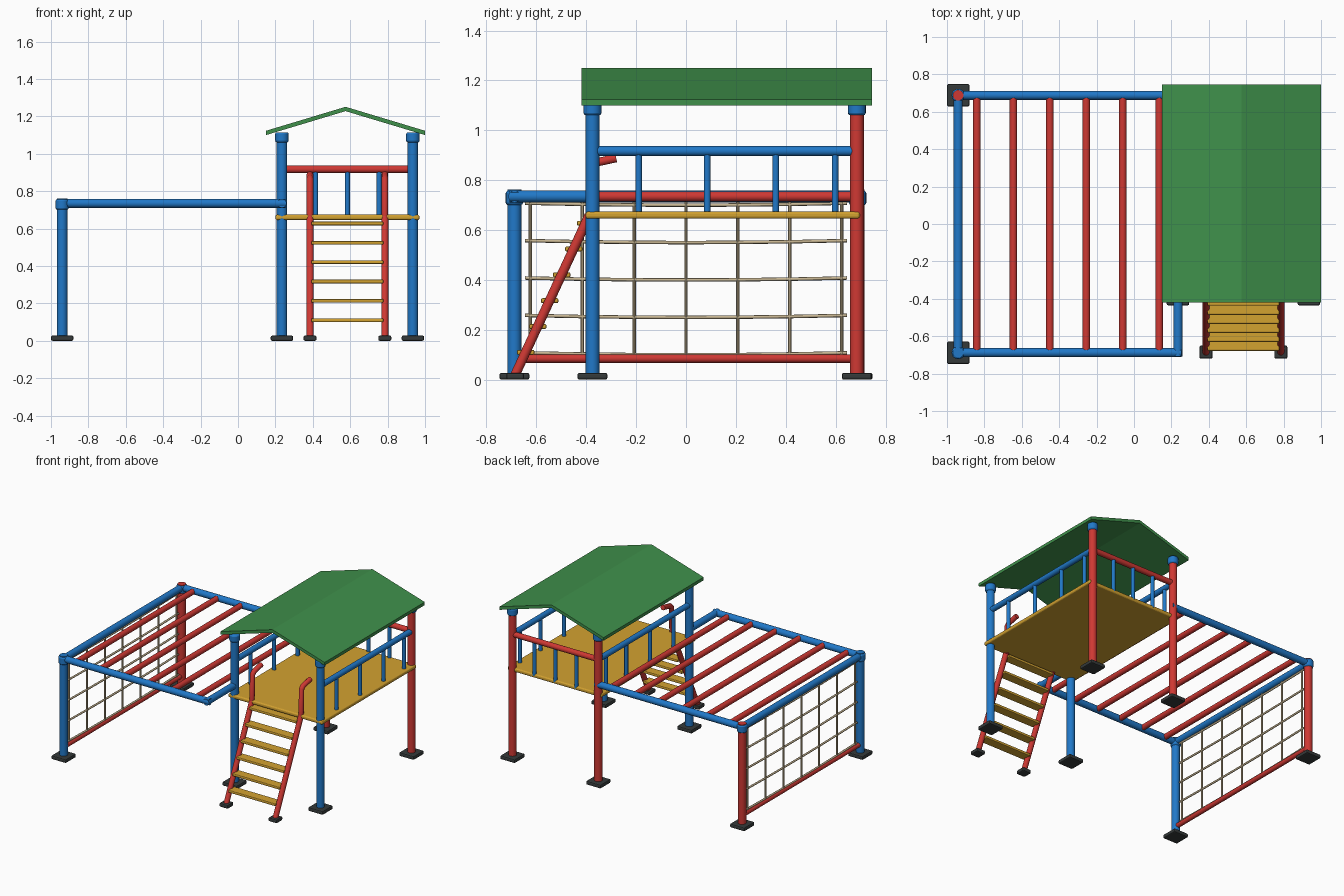
import bpy
from mathutils import Vector

cube = bpy.data.objects.get("Cube")
if cube:
    bpy.data.objects.remove(cube)


def material(name, rgb):
    m = bpy.data.materials.new(name)
    m.use_nodes = True
    m.diffuse_color = (*rgb, 1)
    m.node_tree.nodes["Principled BSDF"].inputs["Base Color"].default_value = (*rgb, 1)
    return m


BLUE = material("blue paint", (0.015, 0.19, 0.58))
RED = material("red paint", (0.62, 0.04, 0.033))
YELLOW = material("yellow boards", (0.65, 0.36, 0.03))
GREEN = material("green roof", (0.05, 0.28, 0.07))
DARK = material("dark footing", (0.035, 0.042, 0.042))
ROPE = material("tan rope", (0.58, 0.47, 0.29))


def finish(name, mat, bevel=0, segments=2):
    ob = bpy.context.object
    ob.name = name
    ob.data.materials.append(mat)
    if bevel:
        mod = ob.modifiers.new("soft edges", "BEVEL")
        mod.width = bevel
        mod.segments = segments
    return ob


def rod(name, a, b, radius, mat, bevel=0, sides=20):
    a, b = Vector(a), Vector(b)
    bpy.ops.mesh.primitive_cylinder_add(vertices=sides, radius=radius,
                                        depth=(b - a).length, location=(a + b) / 2)
    ob = finish(name, mat)
    ob.rotation_euler = (b - a).to_track_quat("Z", "Y").to_euler()
    bpy.ops.object.shade_smooth_by_angle()
    if bevel:
        mod = ob.modifiers.new("soft rim", "BEVEL")
        mod.width = bevel
        mod.segments = 2
        mod.limit_method = "ANGLE"
    return ob


def box(name, center, size, mat, bevel=0, segments=2):
    bpy.ops.mesh.primitive_cube_add(size=1, location=center)
    bpy.context.object.scale = size
    bpy.ops.object.transform_apply(location=False, rotation=False, scale=True)
    return finish(name, mat, bevel, segments)


def tube(name, points, radius, mat, resolution=3):
    curve = bpy.data.curves.new(name, "CURVE")
    curve.dimensions = "3D"
    curve.bevel_depth = radius
    curve.bevel_resolution = resolution
    curve.use_fill_caps = True
    spline = curve.splines.new("POLY")
    spline.points.add(len(points) - 1)
    for p, co in zip(spline.points, points):
        p.co = (*co, 1)
    curve.materials.append(mat)
    ob = bpy.data.objects.new(name, curve)
    bpy.context.collection.objects.link(ob)
    return ob


def foot(name, x, y, width):
    box(name, (x, y, 0.014), (width, width, 0.028), DARK, 0.008)


LEFT_X, INNER_X, OUTER_X = -0.94, 0.235, 0.935
FRONT_Y, BACK_Y, SIDE_Y = -0.375, 0.685, 0.688
BEAM_Z, RAIL_Z, MID_X = 0.735, 0.917, 0.585

# Tower posts with caps and footings
for x, side in ((INNER_X, "inner"), (OUTER_X, "outer")):
    for y, end, mat in ((FRONT_Y, "front", BLUE), (BACK_Y, "back", RED)):
        rod(f"tower_post_{end}_{side}", (x, y, 0.01), (x, y, 1.09), 0.028, mat)
        rod(f"tower_cap_{end}_{side}", (x, y, 1.06), (x, y, 1.115), 0.036, BLUE, 0.01)
        foot(f"tower_foot_{end}_{side}", x, y, 0.12)

# Climbing frame posts
for y, end, mat in ((-SIDE_Y, "front", BLUE), (SIDE_Y, "back", RED)):
    rod(f"frame_post_{end}", (LEFT_X, y, 0.01), (LEFT_X, y, 0.762), 0.028, mat)
    rod(f"frame_collar_{end}", (LEFT_X, y, 0.7), (LEFT_X, y, 0.758), 0.035, BLUE, 0.01)
    foot(f"frame_foot_{end}", LEFT_X, y, 0.12)
    rod(f"frame_beam_{end}", (LEFT_X, y, BEAM_Z), (INNER_X + 0.018, y, BEAM_Z), 0.024, BLUE)
rod("frame_beam_left", (LEFT_X, -SIDE_Y, BEAM_Z), (LEFT_X, SIDE_Y, BEAM_Z), 0.024, BLUE)
rod("frame_beam_return", (INNER_X, -SIDE_Y - 0.02, BEAM_Z), (INNER_X, FRONT_Y, BEAM_Z), 0.024, BLUE)

# Overhead rungs
for i in range(6):
    x = -0.84 + 0.195 * i
    rod(f"overhead_rung_{i}", (x, -0.68, BEAM_Z), (x, 0.68, BEAM_Z), 0.02, RED)

# Climbing net with gently sagging ropes
rod("net_bottom_bar", (LEFT_X, -0.68, 0.085), (LEFT_X, 0.68, 0.085), 0.017, RED)
for i in range(7):
    y = (i - 3) * 0.208
    rod(f"net_upright_{i}", (LEFT_X, y, 0.09), (LEFT_X, y, 0.72), 0.007, ROPE, sides=10)
for i in range(5):
    z = 0.1 + 0.15 * i
    path = [(LEFT_X, k * 0.215, z + 0.008 * (k / 3) ** 2) for k in range(-3, 4)]
    tube(f"net_crossrope_{i}", path, 0.007, ROPE, 2)

# Deck
box("deck", (MID_X, 0.147, 0.66), (0.77, 1.1, 0.028), YELLOW, 0.01, 3)

# Guard rails and balusters
for x, side in ((INNER_X, "inner"), (OUTER_X, "outer")):
    rod(f"guard_rail_{side}", (x, FRONT_Y, RAIL_Z), (x, BACK_Y, RAIL_Z), 0.02, BLUE)
    for i, y in enumerate((-0.19, 0.085, 0.36, 0.598)):
        rod(f"baluster_{side}_{i}", (x, y, 0.66), (x, y, RAIL_Z), 0.0135, BLUE)
rod("guard_rail_back", (INNER_X, BACK_Y, RAIL_Z), (OUTER_X, BACK_Y, RAIL_Z), 0.02, RED)
for i in range(3):
    x = MID_X + (i - 1) * 0.17
    rod(f"baluster_back_{i}", (x, BACK_Y, 0.66), (x, BACK_Y, RAIL_Z), 0.0135, BLUE)

# Ladder with bent grab handles
for x, side in ((0.385, "right"), (0.785, "left")):
    rod(f"ladder_rail_{side}", (x, -0.685, 0.02), (x, -0.388, 0.66), 0.019, RED)
    tube(f"ladder_handle_{side}", [(x, -0.388, 0.64), (x, -0.38, 0.855), (x, -0.365, 0.87),
                                   (x, -0.28, 0.889)], 0.018, RED)
    foot(f"ladder_foot_{side}", x, -0.685, 0.07)
for i in range(6):
    z = 0.11 + 0.1035 * i
    y = -0.643 + 0.0482 * i
    box(f"ladder_tread_{i}", (MID_X, y, z), (0.385, 0.07, 0.02), YELLOW, 0.006)

# Gabled roof: folded profile extruded along the ridge
half, eave, ridge, thick = 0.425, 1.1, 1.228, 0.023
roof_x = 0.575
profile = [(-half, eave), (0, ridge), (half, eave),
           (half, eave + thick), (0, ridge + thick), (-half, eave + thick)]
n = len(profile)
verts = [(roof_x + x, y, z) for y in (-0.42, 0.746) for x, z in profile]
faces = [(i, (i + 1) % n, (i + 1) % n + n, i + n) for i in range(n)]
for base in (0, n):
    faces += [(base, base + 1, base + 4, base + 5), (base + 1, base + 2, base + 3, base + 4)]
mesh = bpy.data.meshes.new("roof")
mesh.from_pydata(verts, [], faces)
mesh.materials.append(GREEN)
roof = bpy.data.objects.new("roof", mesh)
bpy.context.collection.objects.link(roof)

# Make the roof faces point outward
bpy.ops.object.select_all(action="DESELECT")
roof.select_set(True)
bpy.context.view_layer.objects.active = roof
bpy.ops.object.mode_set(mode="EDIT")
bpy.ops.mesh.select_all(action="SELECT")
bpy.ops.mesh.normals_make_consistent(inside=False)
bpy.ops.object.mode_set(mode="OBJECT")
